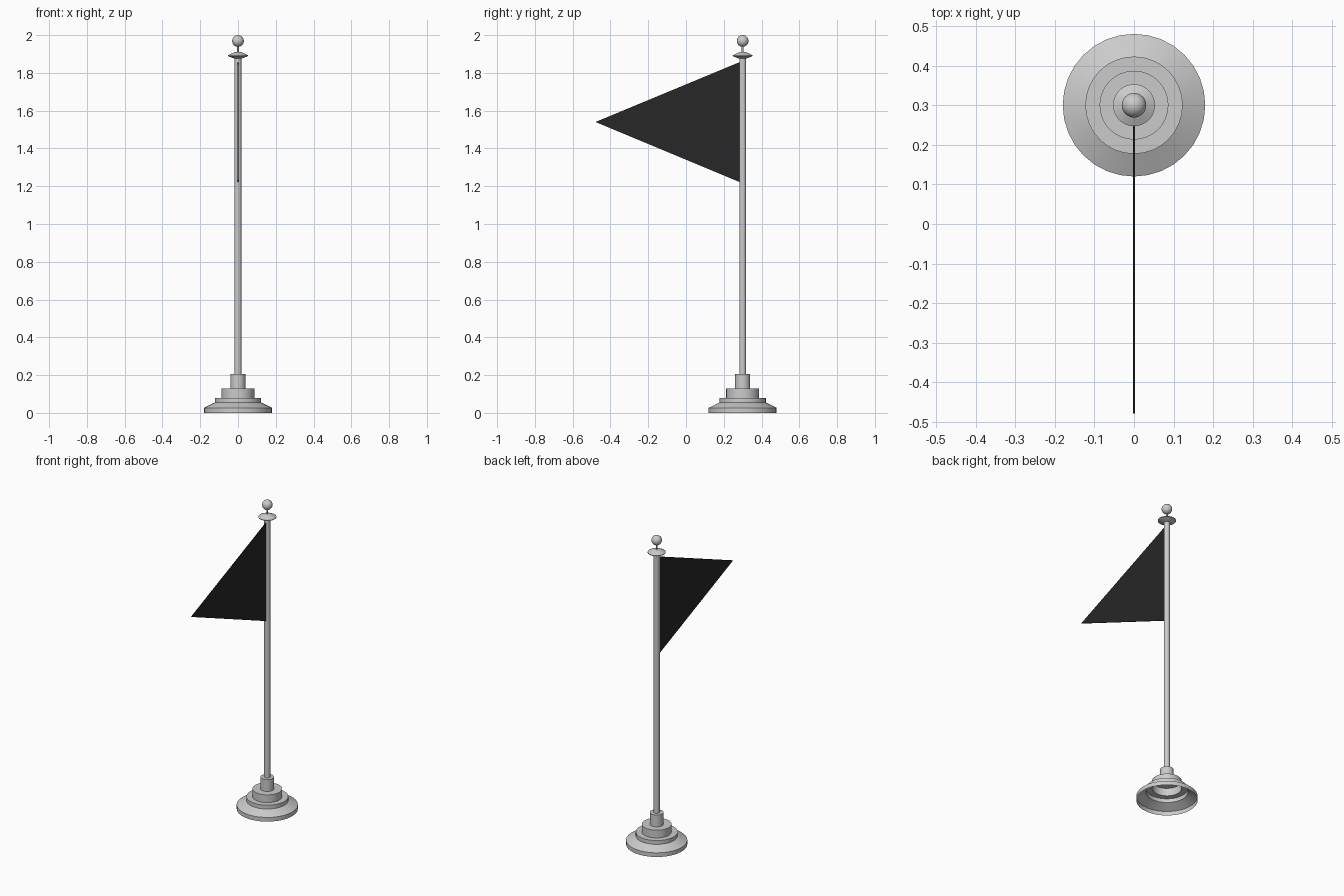
import bpy, bmesh, math
from mathutils import Matrix, Vector

cube = bpy.data.objects.get("Cube")
if cube:
    bpy.data.objects.remove(cube, do_unlink=True)

POLE_Y = 0.30
SIDES = 32


def make_material(name, value, roughness):
    mat = bpy.data.materials.new(name)
    mat.use_nodes = True
    colour = (value, value, value, 1)
    mat.diffuse_color = colour
    shader = mat.node_tree.nodes["Principled BSDF"]
    shader.inputs["Base Color"].default_value = colour
    shader.inputs["Roughness"].default_value = roughness
    return mat


def add_object(name, bm, mat, smooth=True):
    bmesh.ops.recalc_face_normals(bm, faces=bm.faces)
    mesh = bpy.data.meshes.new(name)
    bm.to_mesh(mesh)
    bm.free()
    mesh.materials.append(mat)
    obj = bpy.data.objects.new(name, mesh)
    bpy.context.collection.objects.link(obj)
    if smooth:
        bpy.ops.object.select_all(action="DESELECT")
        obj.select_set(True)
        bpy.context.view_layer.objects.active = obj
        bpy.ops.object.shade_smooth_by_angle(angle=math.radians(20))
    return obj


def lathe(name, profile, mat):
    """Spin a (radius, height) profile around the pole axis."""
    bm = bmesh.new()
    verts = [bm.verts.new((r, POLE_Y, z)) for r, z in profile]
    edges = [bm.edges.new(pair) for pair in zip(verts, verts[1:])]
    bmesh.ops.spin(bm, geom=verts + edges, cent=(0, POLE_Y, 0), axis=(0, 0, 1),
                   angle=math.tau, steps=SIDES, use_merge=True)
    bmesh.ops.remove_doubles(bm, verts=bm.verts, dist=0.0002)
    return add_object(name, bm, mat)


silver = make_material("light grey metal", 0.6, 0.4)
black = make_material("black cloth", 0.02, 0.8)

# Stepped base: a hollow shell, open underneath
lathe("stepped_base", [(0.18, 0), (0.18, 0.027), (0.123, 0.055), (0.123, 0.08),
                       (0.087, 0.08), (0.087, 0.13), (0.04, 0.13),
                       (0.04, 0.207), (0.0, 0.207)], silver)

# Pole
lathe("pole", [(0.018, 0.207), (0.018, 1.88), (0.0, 1.88)], silver)

# Finial: lens-shaped disc, thin stem and ball
lathe("finial_disc", [(0.0, 1.873), (0.018, 1.875), (0.053, 1.889),
                      (0.053, 1.893), (0.02, 1.909), (0.0, 1.911)], silver)
lathe("finial_stem", [(0.005, 1.905), (0.005, 1.945)], silver)

bm = bmesh.new()
bmesh.ops.create_uvsphere(bm, u_segments=SIDES, v_segments=16, radius=0.031,
                          matrix=Matrix.Translation((0, POLE_Y, 1.969)))
add_object("finial_ball", bm, silver)

# Triangular pennant pointing to the front
bm = bmesh.new()
corners = [(0, 0.284, 1.857), (0, -0.479, 1.54), (0, 0.284, 1.222)]
face = bm.faces.new([bm.verts.new(c) for c in corners])
thickness = Vector((0.004, 0, 0))
bmesh.ops.translate(bm, verts=bm.verts, vec=-thickness / 2)
extruded = bmesh.ops.extrude_face_region(bm, geom=[face], use_keep_orig=True)
moved = [v for v in extruded["geom"] if isinstance(v, bmesh.types.BMVert)]
bmesh.ops.translate(bm, verts=moved, vec=thickness)
add_object("pennant", bm, black, smooth=False)
